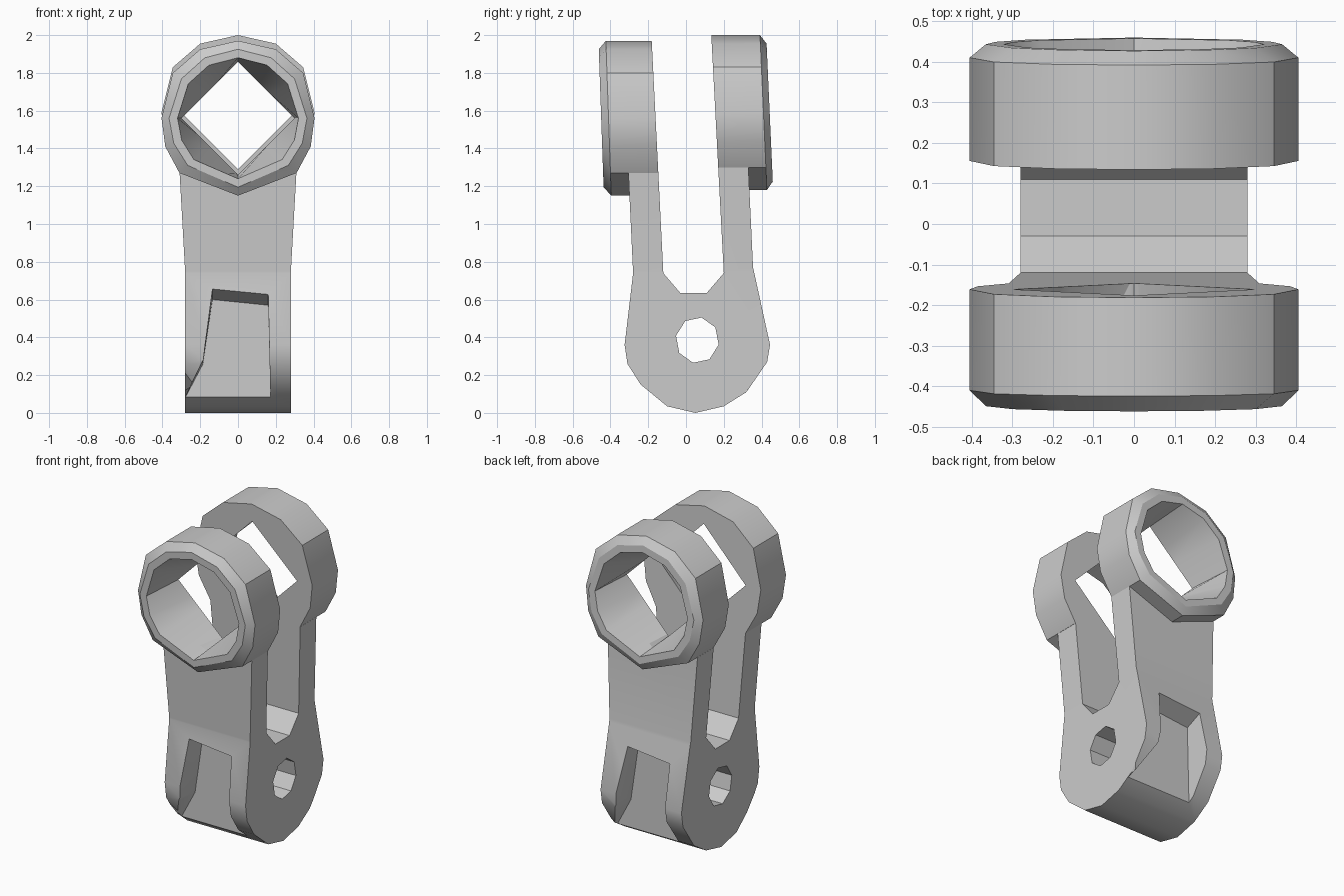
import bpy, bmesh
from math import cos, sin, tau, hypot, radians

cube = bpy.data.objects.get("Cube")
if cube:
    bpy.data.objects.remove(cube, do_unlink=True)

grey = bpy.data.materials.new("plain grey")
grey.use_nodes = True
colour = (0.6, 0.6, 0.6, 1)
grey.diffuse_color = colour
grey.node_tree.nodes["Principled BSDF"].inputs["Base Color"].default_value = colour


def loft(name, loops, closed=False):
    """Skin equal-length loops; cap the ends, or join last to first."""
    bm = bmesh.new()
    rows = [[bm.verts.new(p) for p in loop] for loop in loops]
    n = len(rows[0])
    pairs = list(zip(rows, rows[1:])) + ([(rows[-1], rows[0])] if closed else [])
    for a, b in pairs:
        for i in range(n):
            j = (i + 1) % n
            bm.faces.new((a[i], a[j], b[j], b[i]))
    if not closed:
        bm.faces.new(rows[0])
        bm.faces.new(rows[-1])
    bmesh.ops.recalc_face_normals(bm, faces=bm.faces)
    mesh = bpy.data.meshes.new(name)
    bm.to_mesh(mesh)
    bm.free()
    obj = bpy.data.objects.new(name, mesh)
    bpy.context.collection.objects.link(obj)
    mesh.materials.append(grey)
    return obj


def activate(obj):
    bpy.ops.object.select_all(action="DESELECT")
    obj.select_set(True)
    bpy.context.view_layer.objects.active = obj


def cut(obj, cutter):
    activate(obj)
    mod = obj.modifiers.new("cut", "BOOLEAN")
    mod.operation, mod.solver, mod.object = "DIFFERENCE", "EXACT", cutter
    bpy.ops.object.modifier_apply(modifier=mod.name)
    bpy.data.objects.remove(cutter, do_unlink=True)


# Slopes of the inner faces of the two arms
def front_inner(z):
    return -0.12 - 0.05 * (z - 0.74)


def back_inner(z):
    return 0.2 - 0.0525 * (z - 0.74)


FRONT_Z, BACK_Z = 1.56, 1.59
arm_tops = FRONT_Z - 0.29, BACK_Z - 0.29

# Forked body: side profile (y, z) with a slot between the arms
profile = [
    (0.05, 0), (0.2, 0.035), (0.32, 0.11), (0.43, 0.27), (0.445, 0.36),
    (0.355, 0.77), (0.33, arm_tops[1]), (back_inner(arm_tops[1]), arm_tops[1]),
    (0.2, 0.74), (0.11, 0.635), (-0.03, 0.635), (-0.12, 0.74),
    (front_inner(arm_tops[0]), arm_tops[0]), (-0.305, arm_tops[0]),
    (-0.28, 0.74), (-0.325, 0.36), (-0.31, 0.26), (-0.24, 0.15), (-0.1, 0.035),
]
body = loft("forked_body", [[(x, y, z) for y, z in profile] for x in (-0.28, 0.28)])

# Arms widen toward the rings
bm = bmesh.new()
bm.from_mesh(body.data)
bmesh.ops.bisect_plane(bm, geom=bm.verts[:] + bm.edges[:] + bm.faces[:],
                       plane_co=(0, 0, 0.75), plane_no=(0, 0, 1))
for v in bm.verts:
    v.co.x *= 1 + 0.2 * max(0, v.co.z - 0.75)
bm.to_mesh(body.data)
bm.free()

# Pin hole through the base
hole = [(0.06 + 0.115 * cos(tau * (i + 0.75) / 8), 0.385 + 0.122 * sin(tau * (i + 0.75) / 8))
        for i in range(8)]
cut(body, loft("pin_cutter", [[(x, y, z) for y, z in hole] for x in (-0.5, 0.5)]))

# Skewed pockets in the front and back, one the half turn of the other
pocket_floor = [(-0.135, 0.6), (0.16, 0.57), (0.175, -0.05),
                (-0.33, -0.05), (-0.285, 0.07), (-0.185, 0.26)]
pocket_mouth = [(-0.135, 0.69), (0.16, 0.66), (0.175, -0.05),
                (-0.38, -0.05), (-0.31, 0.33), (-0.183, 0.29)]
for s in (1, -1):
    loops = [[(s * x, 0.06 + s * (y - 0.06), z) for x, z in pts]
             for pts, y in ((pocket_floor, -0.16), (pocket_mouth, -0.37))]
    cut(body, loft("pocket_cutter", loops))

# Rings: faceted outline with a pointed foot, round mouth, diamond inner opening
half = [(0, -0.41), (0.31, -0.29), (0.385, -0.15), (0.405, 0),
        (0.345, 0.24), (0.2, 0.365), (0, 0.41)]
outline = half + [(-x, z) for x, z in half[-2:0:-1]]


def rounded(r):
    return [(x * r / hypot(x, z), z * r / hypot(x, z)) for x, z in outline]


diamond = [(x * 0.3 / (abs(x) + abs(z)), z * 0.3 / (abs(x) + abs(z))) for x, z in outline]


def ring(name, cz, inner, rim, face, tilt):
    def place(pts, depth):
        return [(x, depth(z), cz + z) for x, z in pts]

    def wall(z):
        return inner(cz + z)

    def front(z):
        return face + tilt * z

    mouth, opening = place(rounded(0.32), front), place(diamond, wall)
    # Clear the bore out of the arm behind it
    side = 0.02 if face < 0 else -0.02
    beyond = place(diamond, lambda z: wall(z) + side)
    cut(body, loft("bore_cutter", [mouth, opening, beyond]))
    return loft(name, [
        place(outline, wall),
        place(outline, lambda z: rim + tilt * z),
        place(rounded(0.365), front),
        mouth,
        opening,
    ], closed=True)


parts = [ring("front_ring", FRONT_Z, front_inner, -0.41, -0.449, -0.035),
         ring("back_ring", BACK_Z, back_inner, 0.41, 0.443, -0.045),
         body]
for part in parts:
    activate(part)
    bpy.ops.object.shade_smooth_by_angle(angle=radians(30))
